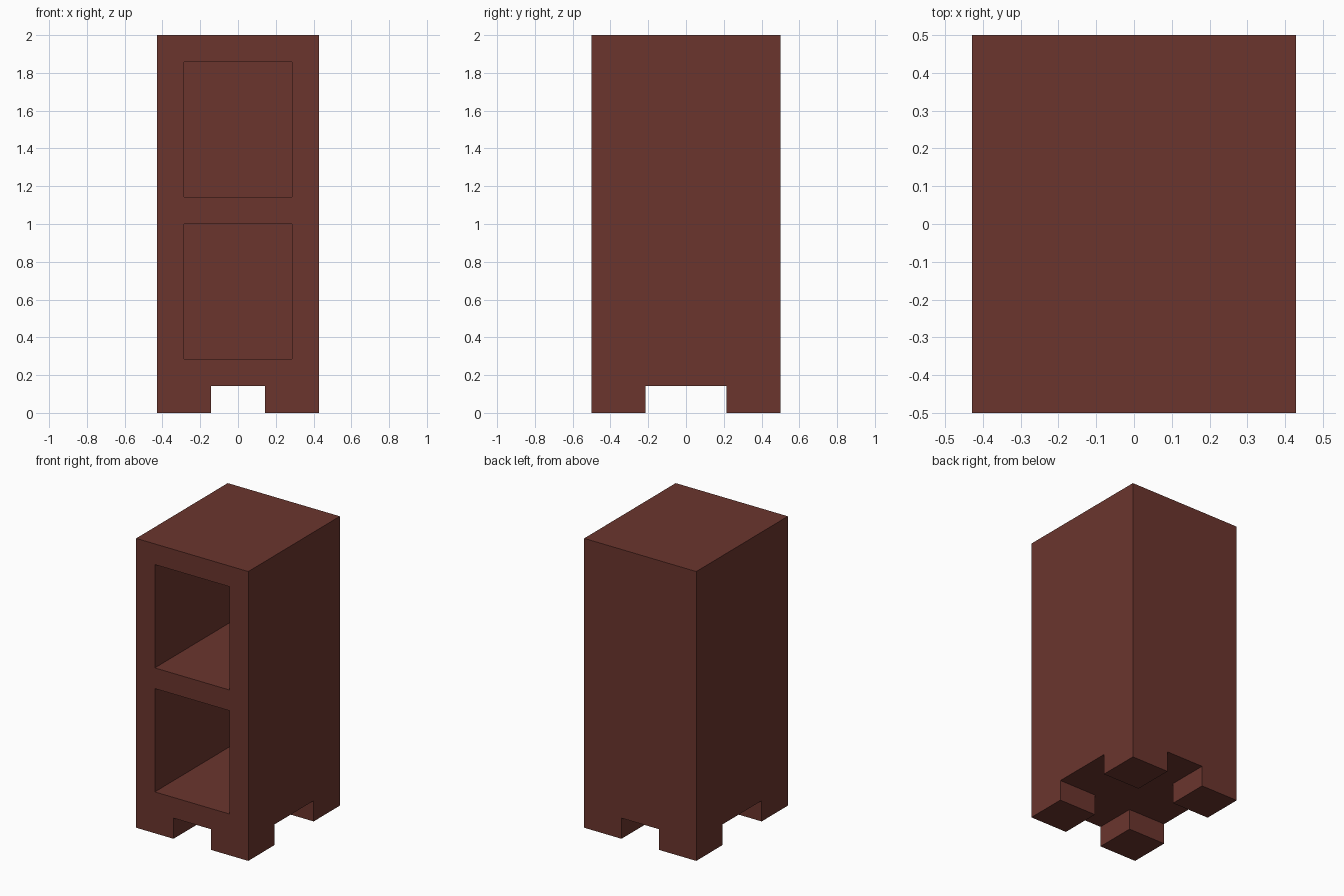
import bpy

if "Cube" in bpy.data.objects:
    bpy.data.objects.remove(bpy.data.objects["Cube"])

U = 1 / 7  # design grid: the cabinet is 6 x 7 x 14 of these units


def box(name, x, y, z):
    """Axis-aligned box from (min, max) ranges given in grid units."""
    bpy.ops.mesh.primitive_cube_add(size=1)
    ob = bpy.context.object
    ob.name = name
    for v in ob.data.vertices:
        v.co = [(r[0] if c < 0 else r[1]) * U for c, r in zip(v.co, (x, y, z))]
    return ob


wood = bpy.data.materials.new("dark_red_wood")
wood.diffuse_color = (0.147, 0.036, 0.027, 1)
wood.use_nodes = True
wood.node_tree.nodes["Principled BSDF"].inputs["Base Color"].default_value = wood.diffuse_color

# Solid cabinet block, feet included
cabinet = box("cabinet", (-3, 3), (-3.5, 3.5), (0, 14))
cabinet.data.materials.append(wood)

cutters = [
    # Crossing channels underneath leave four corner feet
    box("channel_front_back", (-1, 1), (-4, 4), (-1, 1)),
    box("channel_left_right", (-4, 4), (-1.5, 1.5), (-1, 1)),
    # Two open compartments, leaving a back panel
    box("lower_compartment", (-2, 2), (-4, 2.5), (2, 7)),
    box("upper_compartment", (-2, 2), (-4, 2.5), (8, 13)),
]

# Carve the block, then remove the cutters
bpy.context.view_layer.objects.active = cabinet
for cutter in cutters:
    cutter.hide_render = True
    cut = cabinet.modifiers.new(cutter.name, 'BOOLEAN')
    cut.operation = 'DIFFERENCE'
    cut.solver = 'EXACT'
    cut.object = cutter
    bpy.ops.object.modifier_apply(modifier=cut.name)
    bpy.data.objects.remove(cutter)
